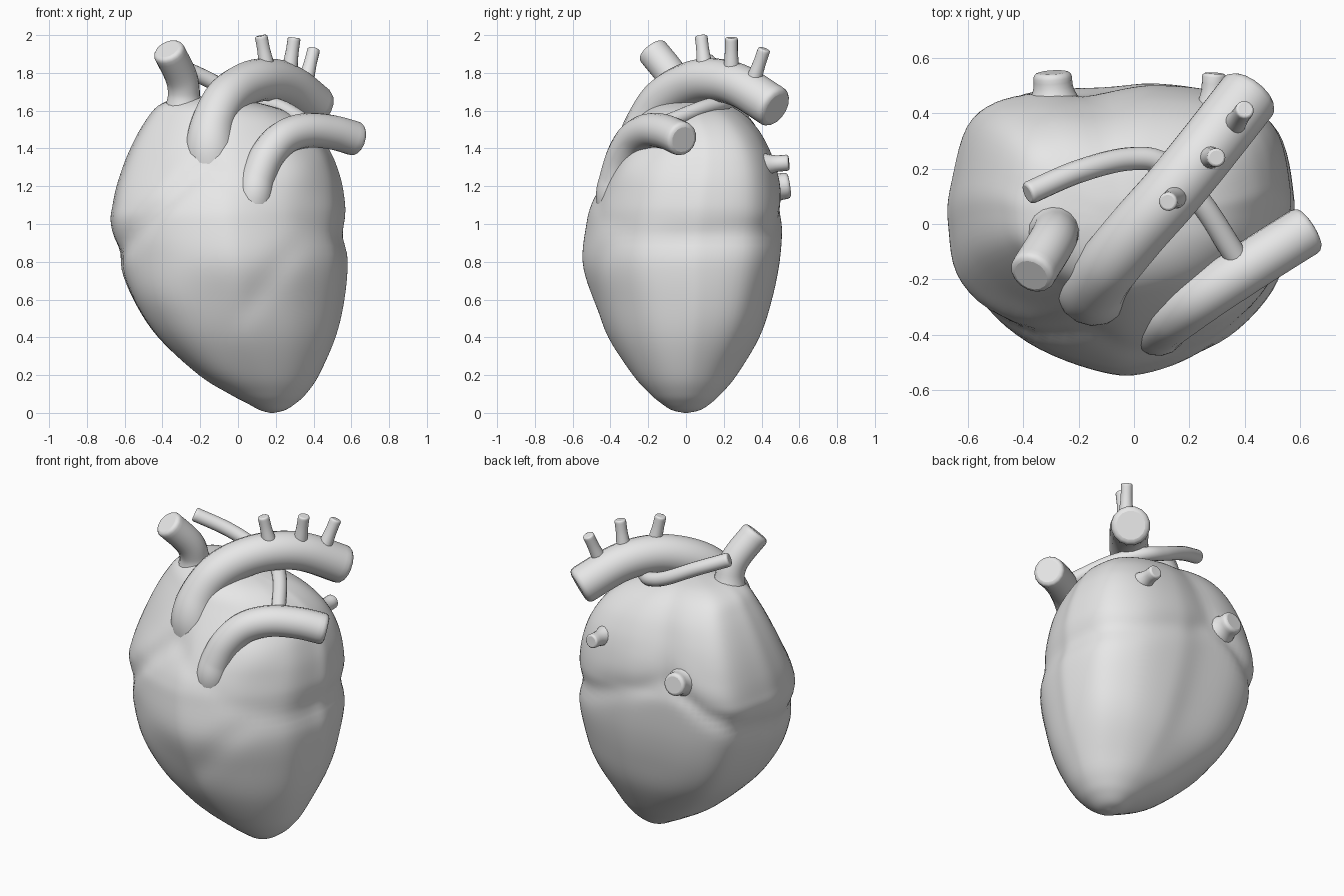
import bpy, bmesh, math
from mathutils import Vector

if "Cube" in bpy.data.objects:
    bpy.data.objects.remove(bpy.data.objects["Cube"])

mat = bpy.data.materials.new("plain_grey")
mat.diffuse_color = (0.8, 0.8, 0.8, 1)
mat.use_nodes = True
mat.node_tree.nodes["Principled BSDF"].inputs["Base Color"].default_value = mat.diffuse_color


def spline(pts, n, closed=False):
    """Smooth curve through points, n steps per span."""
    P = [Vector(p) for p in pts]
    P = [P[-1]] + P + P[:2] if closed else [2*P[0]-P[1]] + P + [2*P[-1]-P[-2]]
    out = []
    for a, b, c, d in zip(P, P[1:], P[2:], P[3:]):
        for i in range(n):
            t = i / n
            out.append(0.5*(2*b + (c-a)*t + (2*a-5*b+4*c-d)*t*t + (3*b-a-3*c+d)*t**3))
    return out if closed else out + [P[-2]]


def smoothstep(a, b, v):
    t = min(1, max(0, (v-a)/(b-a)))
    return t*t*(3-2*t)


def bump(v, centre, width):
    return math.exp(-((v-centre)/width)**2)


def finish(ob, angle):
    bpy.ops.object.select_all(action='DESELECT')
    ob.select_set(True)
    bpy.context.view_layer.objects.active = ob
    if ob.type == 'CURVE':
        bpy.ops.object.convert(target='MESH')
        ob = bpy.context.object
    ob.data.materials.clear()
    ob.data.materials.append(mat)
    bpy.ops.object.shade_smooth_by_angle(angle=math.radians(angle))


# Heart body: horizontal outline scaled to widths at each height
outline = spline([(1, .25), (.91, .68), (.63, .92), (.23, 1), (-.09, .97), (-.57, .93),
                  (-.86, .75), (-.98, .3), (-1, 0), (-.92, -.4), (-.57, -.78), (-.14, -.98),
                  (.15, -.98), (.55, -.79), (.87, -.42), (.98, 0)], 6, True)
# height, left, right, front, back
sections = [(0, .17, .19, -.01, .01), (.015, .115, .25, -.075, .075), (.05, .05, .305, -.13, .13),
            (.1, -.045, .36, -.19, .185), (.2, -.205, .43, -.28, .27), (.4, -.42, .517, -.41, .39),
            (.6, -.55, .562, -.49, .455), (.8, -.628, .578, -.545, .495), (1, -.665, .563, -.525, .51),
            (1.1, -.66, .56, -.50, .505), (1.2, -.64, .55, -.455, .495), (1.3, -.605, .525, -.40, .475),
            (1.4, -.555, .49, -.345, .44), (1.5, -.49, .435, -.285, .385), (1.58, -.42, .355, -.23, .31),
            (1.63, -.315, .25, -.155, .22), (1.655, -.17, .10, -.06, .11), (1.66, -.06, -.02, 0, .04)]

# Groove between upper and lower chambers: angle, height, depth
groove = [(0, .93, .03), (45, .96, .028), (80, 1.07, .025), (110, 1.17, .03), (135, 1.0, .035),
          (155, .89, .035), (185, .84, .035), (205, .91, .035), (222, 1.04, .04), (240, 1.2, .035),
          (252, 1.3, .03), (280, 1.18, .01), (310, 1.0, .006), (335, .93, .015), (360, .93, .03)]


def groove_at(deg):
    for (a, za, da), (b, zb, db) in zip(groove, groove[1:]):
        if a <= deg <= b:
            t = smoothstep(a, b, deg)*.4 + .6*(deg-a)/(b-a)
            return za + (zb-za)*t, da + (db-da)*t


def body():
    bm = bmesh.new()
    rings = []
    lefts = spline([s[:3] for s in sections], 5)
    fronts = spline([(s[0], s[3], s[4]) for s in sections], 5)
    for (z, l, r), (_, f, k) in zip(lefts, fronts):
        cx, cy, hx, hy = (l+r)/2, (f+k)/2, (r-l)/2, (k-f)/2
        full = smoothstep(0, .6, z)
        low = smoothstep(.05, .25, z)*(1-smoothstep(.55, .85, z))
        ring = []
        for c in outline:
            u, v = c.lerp(c.normalized(), 1-full)
            deg = math.degrees(math.atan2(v*hy, u*hx)) % 360
            gz, depth = groove_at(deg)
            d = z - gz
            # soft groove, with a swelling above it
            s = 1 - depth*bump(d, 0, .065) + .25*depth*bump(d, .15, .08)
            # vertical crease between the two rear upper chambers
            s -= .03*bump(deg, 106, 11)*smoothstep(1.1, 1.3, z)
            # slanting front crease
            s -= .02*bump(deg, 275+100*(z-.55), 11)*smoothstep(.35, .6, z)*(1-smoothstep(.8, 1, z))
            # fuller lower front left, slimmer lower back right
            s += low*(.085*bump(deg, 221, 24) - .03*bump(deg, 42, 22))
            # swelling beneath the front trunk
            s += .075*bump(deg, 315, 22)*bump(z, 1.32, .14)
            ring.append(bm.verts.new((cx + u*hx*s, cy + v*hy*s,
                                      z - .12*(cx+u*hx)*smoothstep(1.2, 1.66, z))))
        rings.append(ring)
    n = len(outline)
    for a, b in zip(rings, rings[1:]):
        for i in range(n):
            j = (i+1) % n
            bm.faces.new((a[i], a[j], b[j], b[i]))
    bm.faces.new(rings[0][::-1])
    bm.faces.new(rings[-1])
    bmesh.ops.recalc_face_normals(bm, faces=bm.faces)
    me = bpy.data.meshes.new("heart_body")
    bm.to_mesh(me)
    bm.free()
    ob = bpy.data.objects.new("heart_body", me)
    bpy.context.collection.objects.link(ob)
    finish(ob, 60)


def tube(name, pts, r, flare=1.0, reach=.4):
    """Round vessel with a flared root and a slightly rounded tip."""
    path = spline(pts, 10)
    tip, d = path[-1], (path[-1]-path[-2]).normalized()
    bev = r*.28
    path = [p for p in path[:-1] if (p-tip).length > bev*1.6]
    rad = [1 + (flare-1)*(1-smoothstep(0, reach, i/len(path))) for i in range(len(path))]
    for back, k in ((1, 1), (.5, .96), (.15, .87), (0, .74)):
        path.append(tip - d*bev*back)
        rad.append(k)
    cu = bpy.data.curves.new(name, 'CURVE')
    cu.dimensions = '3D'
    cu.bevel_depth = r
    cu.bevel_resolution = 6
    cu.use_fill_caps = True
    sp = cu.splines.new('POLY')
    sp.points.add(len(path)-1)
    for q, p, k in zip(sp.points, path, rad):
        q.co = (*p, 1)
        q.radius = k
    ob = bpy.data.objects.new(name, cu)
    bpy.context.collection.objects.link(ob)
    finish(ob, 60)


body()

# Large vessels
tube("main_arch", [(-.13, -.20, 1.24), (-.145, -.23, 1.40), (-.13, -.20, 1.53), (-.075, -.13, 1.65),
                   (.02, -.015, 1.73), (.14, .12, 1.764), (.27, .28, 1.733), (.425, .478, 1.612)],
     .114, 1.3, .4)
tube("front_trunk", [(.06, -.33, 1.0), (.085, -.375, 1.14), (.105, -.365, 1.24), (.155, -.33, 1.36),
                     (.24, -.27, 1.455), (.36, -.19, 1.495), (.5, -.10, 1.485),
                     (.636, -.015, 1.447)], .092, 1.15)
tube("upper_vein", [(-.27, .0, 1.40), (-.285, -.02, 1.60), (-.295, -.06, 1.76), (-.372, -.185, 1.925)],
     .085, 1.9, .55)

# Thin vessel passing beneath the arch
tube("thin_vessel", [(-.385, .11, 1.865), (-.2, .19, 1.785), (-.02, .235, 1.695), (.11, .215, 1.65),
                     (.24, .08, 1.61), (.37, -.12, 1.53)][::-1], .042)

# Arch branches
for i, (a, b) in enumerate([((.155, .10, 1.82), (.122, .08, 1.997)),
                            ((.27, .24, 1.80), (.298, .24, 1.987)),
                            ((.355, .35, 1.74), (.402, .415, 1.927))]):
    tube(f"arch_branch_{i+1}", [a, b], .034, 1.25, .7)

# Short rear stubs
tube("rear_stub_large", [(-.285, .38, 1.18), (-.295, .548, 1.205)], .07, 1.7, .85)
tube("rear_stub_small", [(.28, .36, 1.31), (.29, .545, 1.325)], .043, 1.7, .8)
